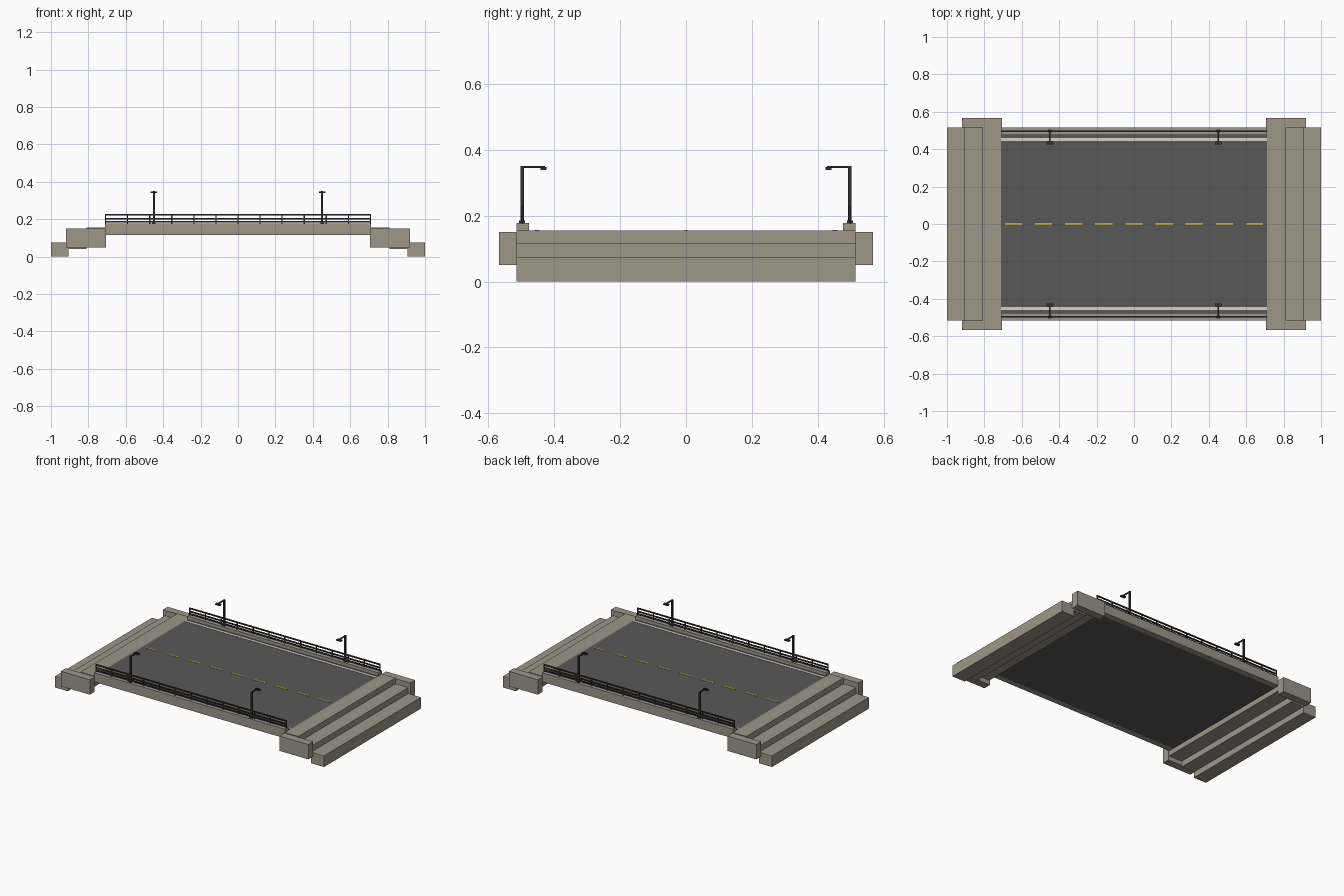
import bpy, bmesh
from mathutils import Matrix, Vector

if "Cube" in bpy.data.objects:
    bpy.data.objects.remove(bpy.data.objects["Cube"])


def material(name, rgb):
    m = bpy.data.materials.new(name)
    m.diffuse_color = (*rgb, 1)
    m.use_nodes = True
    m.node_tree.nodes["Principled BSDF"].inputs["Base Color"].default_value = m.diffuse_color
    return m


concrete = material("concrete", (0.34, 0.305, 0.25))
asphalt = material("asphalt", (0.098, 0.098, 0.102))
metal = material("dark metal", (0.03, 0.03, 0.032))
yellow = material("yellow paint", (0.56, 0.41, 0.06))
white = material("white paint", (0.66, 0.66, 0.62))


def boxes(name, mat, spans):
    """One object made of boxes, each given as (x0, x1, y0, y1, z0, z1)."""
    bm = bmesh.new()
    for x0, x1, y0, y1, z0, z1 in spans:
        centre = Vector((x0 + x1, y0 + y1, z0 + z1)) / 2
        size = (abs(x1 - x0), abs(y1 - y0), abs(z1 - z0))
        bmesh.ops.create_cube(bm, size=1, matrix=Matrix.LocRotScale(centre, None, size))
    me = bpy.data.meshes.new(name)
    bm.to_mesh(me)
    bm.free()
    me.materials.append(mat)
    ob = bpy.data.objects.new(name, me)
    bpy.context.collection.objects.link(ob)
    return ob


def rod(cx, cy, r, z0, z1):
    return (cx - r, cx + r, cy - r, cy + r, z0, z1)


L = 0.71            # half length of the span
Y_RAIL = 0.497      # railing line

# Road slab and its painted markings
boxes("road_slab", asphalt, [(-L, L, -0.477, 0.477, 0.115, 0.155)])
boxes("centre_dashes", yellow,
      [(i * 0.1612 - 0.046, i * 0.1612 + 0.046, -0.005, 0.005, 0.154, 0.157)
       for i in range(-4, 5)])

for s, side in ((-1, "front"), (1, "back")):
    boxes(side + "_edge_line", white, [(-L, L, s * 0.445, s * 0.459, 0.154, 0.157)])
    boxes(side + "_curb_beam", concrete, [(-L, L, s * 0.477, s * 0.515, 0.115, 0.177)])

    # Railing: rails and evenly spaced posts
    y = s * Y_RAIL
    boxes(side + "_rails", metal,
          [(-L, L, y - 0.004, y + 0.004, z - 0.004, z + 0.004)
           for z in (0.187, 0.203, 0.224)])
    boxes(side + "_rail_posts", metal,
          [rod(i * 0.118, y, 0.003, 0.175, 0.224) for i in range(-6, 7)])

    # Street lamps reaching over the road
    for x, end in ((-0.45, "left"), (0.45, "right")):
        boxes(f"{side}_{end}_street_lamp", metal, [
            rod(x, y, 0.009, 0.175, 0.185),
            rod(x, y, 0.005, 0.18, 0.351),
            (x - 0.004, x + 0.004, y, s * 0.428, 0.345, 0.351),
            (x - 0.017, x + 0.017, s * 0.424, s * 0.442, 0.339, 0.347),
        ])

# Stepped abutments with wing walls at both ends
for s, end in ((-1, "left"), (1, "right")):
    for i, (x0, x1) in enumerate(((0.905, 1.0), (0.81, 0.905), (0.71, 0.81))):
        z = 0.04 * i
        boxes(f"{end}_step_{i + 1}", concrete,
              [(s * x0, s * x1, -0.515, 0.515, z, z + 0.075)])
    boxes(end + "_wing_walls", concrete,
          [(s * 0.705, s * 0.92, t * 0.515, t * 0.567, 0.05, 0.15) for t in (-1, 1)])
